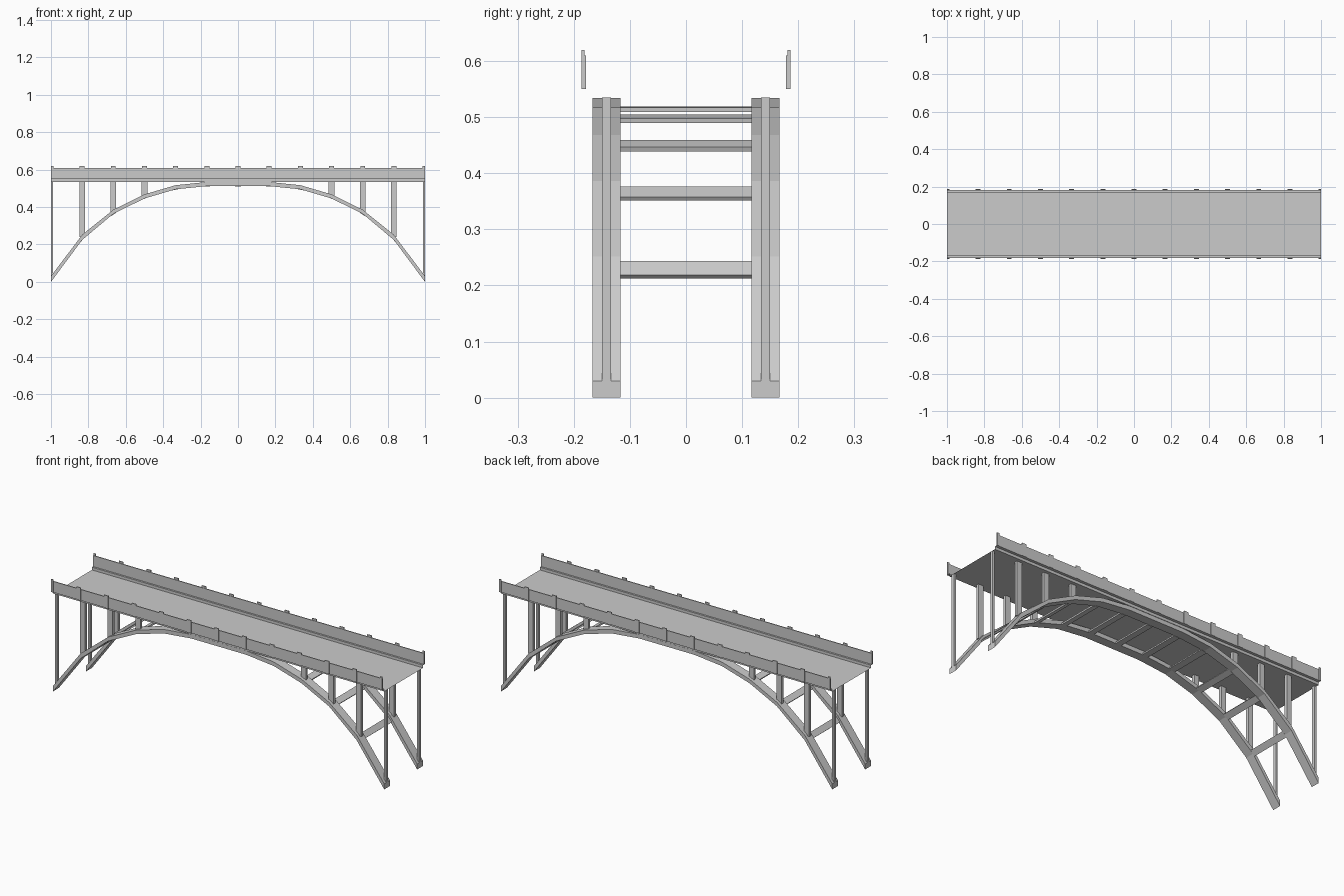
import bpy, bmesh
from math import atan2
from mathutils import Matrix, Vector

if "Cube" in bpy.data.objects:
    bpy.data.objects.remove(bpy.data.objects["Cube"])


def make(name, bm):
    bmesh.ops.recalc_face_normals(bm, faces=bm.faces)
    me = bpy.data.meshes.new(name)
    bm.to_mesh(me)
    bm.free()
    ob = bpy.data.objects.new(name, me)
    bpy.context.collection.objects.link(ob)
    return ob


def add_box(bm, lo, hi, tilt=0.0):
    lo, hi = Vector(lo), Vector(hi)
    m = (Matrix.Translation((lo + hi) / 2) @ Matrix.Rotation(tilt, 4, 'Y')
         @ Matrix.Diagonal((*(hi - lo), 1)))
    bmesh.ops.create_cube(bm, size=1, matrix=m)


def mirror_y(ob):
    mod = ob.modifiers.new("Mirror", 'MIRROR')
    mod.use_axis = (False, True, False)


STEP = 1 / 6
# rib bottom and top heights from crown (x = 0) to springing (x = 1)
BOTTOM = [0.512, 0.512, 0.495, 0.446, 0.364, 0.224, 0.0]
TOP = [0.534, 0.534, 0.517, 0.468, 0.386, 0.252, 0.03]

# arch ribs: faceted polyline of rectangular section
bm = bmesh.new()
rings = []
for i in range(-6, 7):
    b, t = BOTTOM[abs(i)], TOP[abs(i)]
    rings.append([bm.verts.new((i * STEP, y, z)) for y, z in
                  ((0.117, b), (0.167, b), (0.167, t), (0.117, t))])
for a, b in zip(rings, rings[1:]):
    for k in range(4):
        n = (k + 1) % 4
        bm.faces.new((a[k], a[n], b[n], b[k]))
bm.faces.new(rings[0])
bm.faces.new(rings[-1])
mirror_y(make("arch_rib", bm))

# cross ties between ribs, tilted to follow the arch
bm = bmesh.new()
TIE = [0.514, 0.514, 0.497, 0.449, 0.364, 0.228]
for i in range(-5, 6):
    k = abs(i)
    slope = (BOTTOM[max(k - 1, 0)] - BOTTOM[k + 1]) / (2 * STEP) if k else 0
    tilt = atan2(slope, 1) * (1 if i > 0 else -1)
    x, z = i * STEP, TIE[k]
    add_box(bm, (x - 0.017, -0.118, z - 0.004), (x + 0.017, 0.118, z + 0.004), tilt)
make("cross_ties", bm)

# spandrel columns
bm = bmesh.new()
for s in (-1, 1):
    for k in (3, 4, 5, 6):
        x0 = k * STEP - (0.015 if k < 6 else 0.012)
        x1 = k * STEP + (0.015 if k < 6 else 0)
        xs = sorted((s * x0, s * x1))
        add_box(bm, (xs[0], 0.134, TOP[k] - 0.012), (xs[1], 0.15, 0.535))
mirror_y(make("spandrel_columns", bm))

# deck: thin sheet with raised ledges at both sides
bm = bmesh.new()
profile = [(-0.182, 0.55), (-0.168, 0.55), (-0.168, 0.535),
           (0.168, 0.535), (0.168, 0.55), (0.182, 0.55)]
rows = [[bm.verts.new((x, y, z)) for y, z in profile] for x in (-1, 1)]
for k in range(5):
    bm.faces.new((rows[0][k], rows[1][k], rows[1][k + 1], rows[0][k + 1]))
make("deck", bm)

# parapet walls
bm = bmesh.new()
add_box(bm, (-1, 0.178, 0.55), (1, 0.183, 0.61))
mirror_y(make("parapet_wall", bm))

# parapet posts
bm = bmesh.new()
for i in range(-6, 7):
    x = i * STEP
    add_box(bm, (max(x - 0.013, -1), 0.181, 0.55), (min(x + 0.013, 1), 0.186, 0.62))
mirror_y(make("parapet_posts", bm))
